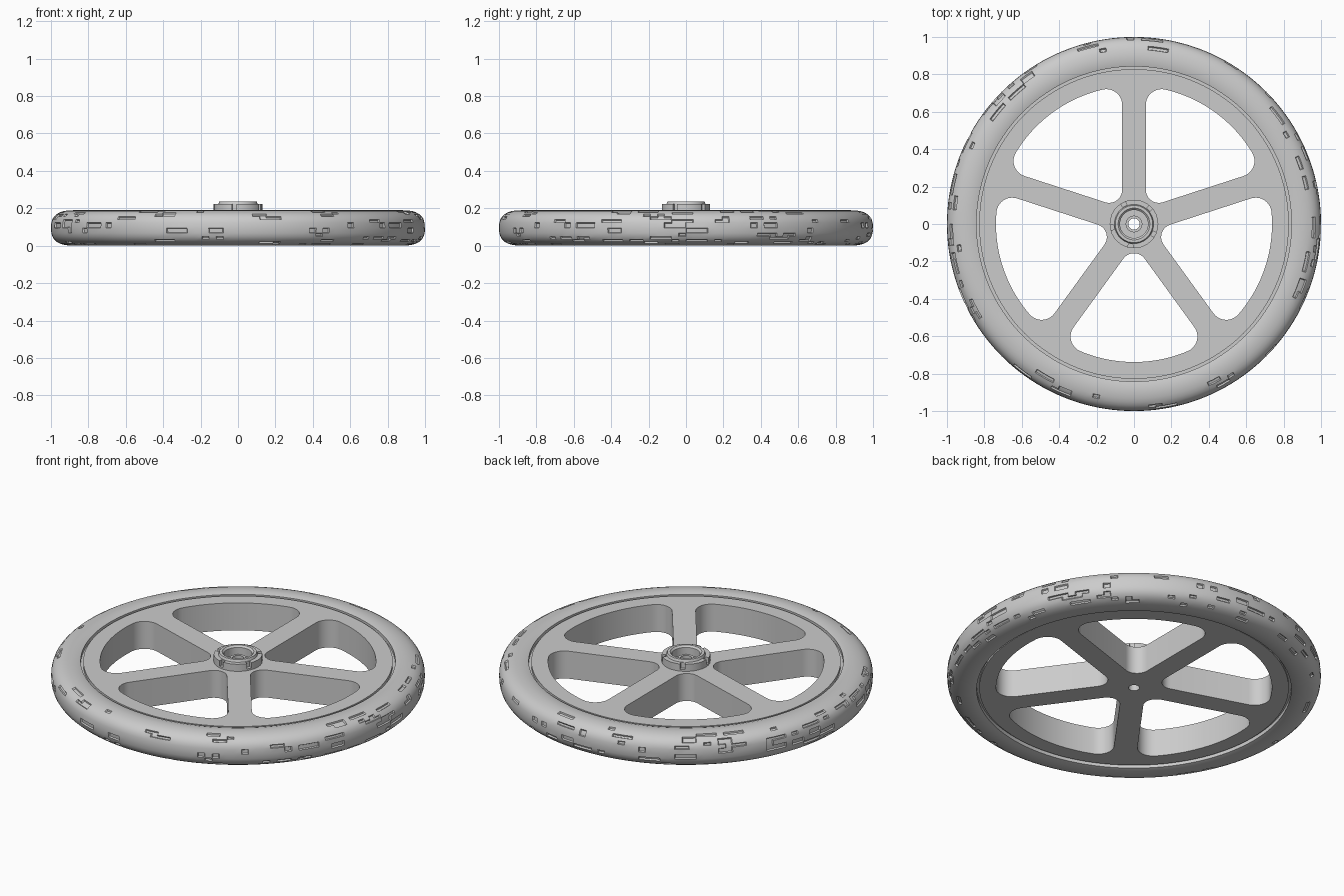
import bpy, bmesh, math, random
from mathutils import Vector, Matrix

random.seed(4)
cube = bpy.data.objects.get("Cube")
if cube:
    bpy.data.objects.remove(cube, do_unlink=True)

# Single grey material
grey = bpy.data.materials.new("plain grey")
grey.use_nodes = True
colour = (0.6, 0.6, 0.6, 1)
grey.diffuse_color = colour
grey.node_tree.nodes["Principled BSDF"].inputs["Base Color"].default_value = colour


def add_object(name, mesh, smooth=None):
    obj = bpy.data.objects.new(name, mesh)
    bpy.context.scene.collection.objects.link(obj)
    mesh.materials.clear()
    mesh.materials.append(grey)
    if smooth:
        bpy.ops.object.select_all(action='DESELECT')
        obj.select_set(True)
        bpy.context.view_layer.objects.active = obj
        bpy.ops.object.shade_smooth_by_angle(angle=math.radians(smooth))
    return obj


def finish(name, bm, smooth=None):
    mesh = bpy.data.meshes.new(name)
    bm.to_mesh(mesh)
    bm.free()
    return add_object(name, mesh, smooth)


def lathe(profile, sides):
    """Spin a closed (radius, height) loop around the z axis."""
    bm = bmesh.new()
    rings = []
    for i in range(sides):
        a = math.tau * i / sides
        rings.append([bm.verts.new((r * math.cos(a), r * math.sin(a), z)) for r, z in profile])
    grid = []
    for i in range(sides):
        a, b = rings[i], rings[(i + 1) % sides]
        row = []
        for j in range(len(profile)):
            k = (j + 1) % len(profile)
            row.append(bm.faces.new((a[j], b[j], b[k], a[k])))
        grid.append(row)
    bmesh.ops.recalc_face_normals(bm, faces=bm.faces)
    bm.normal_update()
    return bm, grid


def evaluated_mesh(obj):
    graph = bpy.context.evaluated_depsgraph_get()
    return bpy.data.meshes.new_from_object(obj.evaluated_get(graph))


# Tyre: rounded section with an inner bead step
half = 0.095
section = [(0.82, 0.03), (0.842, 0.03), (0.842, 0.008)]
steps = 16
for i in range(steps + 1):
    t = math.pi * (i / steps - 0.5)
    s = math.sin(t)
    section.append((0.87 + 0.13 * abs(math.cos(t)) ** 0.75,
                    half + half * math.copysign(abs(s) ** 0.75, s)))
section += [(r, 2 * half - z) for r, z in reversed(section[:3])]
bm, grid = lathe(section, 160)

# Worn tread: short random runs of shallow dents
dents = set()
for j in range(len(section) - 1):
    radius = (section[j][0] + section[j + 1][0]) / 2
    if radius < 0.935:
        continue
    i = 0
    while i < len(grid):
        run = random.randint(1, 3)
        if random.random() < 0.22:
            dents.update(grid[k % len(grid)][j] for k in range(i, i + run))
        i += run + 1
bmesh.ops.inset_region(bm, faces=list(dents), thickness=0.004, depth=-0.008,
                       use_even_offset=True)
finish("tyre", bm, 35)


# Wheel disc outlines
def arc(cx, cy, r, start, end, n):
    return [(cx + r * math.cos(start + (end - start) * i / n),
             cy + r * math.sin(start + (end - start) * i / n)) for i in range(n + 1)]


def window(mid):
    """Rounded opening between two spokes, centred on angle mid."""
    spoke, outer, inner_r, corner_r = 0.063, 0.738, 0.07, 0.085
    wedge = math.pi / 5
    pts = arc((spoke + inner_r) / math.sin(wedge), 0, inner_r,
              math.pi * 1.5 - wedge, math.pi / 2 + wedge, 10)
    swing = wedge - math.asin((spoke + corner_r) / (outer - corner_r))
    cx = (outer - corner_r) * math.cos(swing)
    cy = (outer - corner_r) * math.sin(swing)
    pts += arc(cx, cy, corner_r, math.pi / 2 + wedge, swing, 10)
    pts += arc(0, 0, outer, swing, -swing, 24)[1:-1]
    pts += arc(cx, -cy, corner_r, -swing, -math.pi / 2 - wedge, 10)
    turn = Matrix.Rotation(mid, 2)
    return [turn @ Vector(p) for p in pts]


outlines = [arc(0, 0, 0.828, 0, math.tau, 120)[:-1],
            arc(0, 0, 0.03, 0, math.tau, 20)[:-1]]
outlines += [window(math.radians(54 + 72 * k)) for k in range(5)]

# Five-spoke disc: filled outline with thickness
curve = bpy.data.curves.new("disc_outline", 'CURVE')
curve.dimensions = '2D'
curve.fill_mode = 'BOTH'
curve.extrude = 0.081
for pts in outlines:
    spline = curve.splines.new('POLY')
    spline.points.add(len(pts) - 1)
    for point, (x, y) in zip(spline.points, pts):
        point.co = (x, y, 0, 1)
    spline.use_cyclic_u = True
temp = bpy.data.objects.new("disc_outline", curve)
bpy.context.scene.collection.objects.link(temp)
bpy.context.view_layer.update()
disc_mesh = evaluated_mesh(temp)
bpy.data.objects.remove(temp, do_unlink=True)
bm = bmesh.new()
bm.from_mesh(disc_mesh)
bmesh.ops.remove_doubles(bm, verts=bm.verts, dist=0.0001)
bmesh.ops.translate(bm, verts=bm.verts, vec=(0, 0, 0.099))
bmesh.ops.recalc_face_normals(bm, faces=bm.faces)
finish("spoked_disc", bm, 30)

# Hub ring with a stepped top
bm, _ = lathe([(0.075, 0.17), (0.13, 0.17), (0.13, 0.222), (0.105, 0.222),
               (0.1, 0.236), (0.085, 0.236), (0.075, 0.226)], 30)
hub = finish("hub_ring", bm)

# Small slots around the hub edge
bm = bmesh.new()
for k in range(5):
    place = Matrix.Rotation(math.radians(45 + 72 * k), 4, 'Z') @ Matrix.Translation((0.125, 0, 0.225))
    bmesh.ops.create_cube(bm, size=1, matrix=place @ Matrix.Diagonal((0.034, 0.026, 0.07, 1)))
cutter = finish("slot_cutter", bm)
cutter.hide_render = True
cut = hub.modifiers.new("slots", 'BOOLEAN')
cut.operation = 'DIFFERENCE'
cut.solver = 'EXACT'
cut.object = cutter
bpy.context.view_layer.update()
slotted = evaluated_mesh(hub)
hub.modifiers.clear()
hub.data = slotted
bpy.data.objects.remove(cutter, do_unlink=True)
bpy.ops.object.select_all(action='DESELECT')
hub.select_set(True)
bpy.context.view_layer.objects.active = hub
bpy.ops.object.shade_smooth_by_angle(angle=math.radians(30))

# Axle collar inside the hub
bm, _ = lathe([(0.03, 0.17), (0.045, 0.17), (0.045, 0.2), (0.03, 0.2)], 20)
finish("axle_collar", bm, 30)
